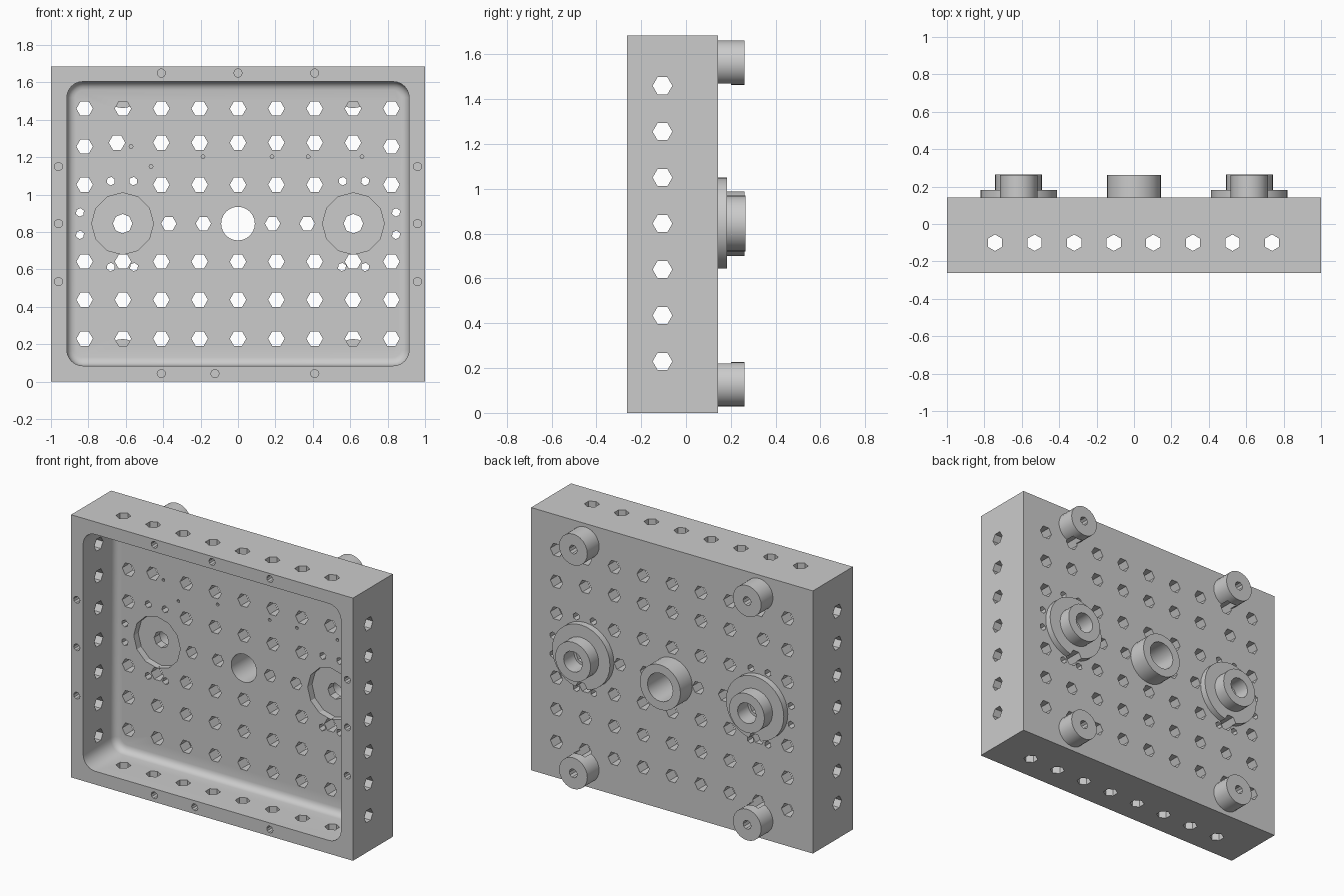
import bpy, bmesh
from math import sin, cos, pi

if "Cube" in bpy.data.objects:
    bpy.data.objects.remove(bpy.data.objects["Cube"])

ZC = 0.845      # height of the hub row
HX = 0.617      # sideways offset of hubs and standoffs


def finish(bm, name):
    bmesh.ops.recalc_face_normals(bm, faces=bm.faces)
    me = bpy.data.meshes.new(name)
    bm.to_mesh(me)
    bm.free()
    ob = bpy.data.objects.new(name, me)
    bpy.context.collection.objects.link(ob)
    return ob


def loft(bm, rings):
    loops = [[bm.verts.new(p) for p in r] for r in rings]
    n = len(loops[0])
    for a, b in zip(loops, loops[1:]):
        for i in range(n):
            bm.faces.new((a[i], a[(i + 1) % n], b[(i + 1) % n], b[i]))
    bm.faces.new(loops[0])
    bm.faces.new(loops[-1])


def prism(bm, axis, u, v, r, a, b, n=6, turn=0.0):
    """Prism along an axis from a to b; u, v are the other two coordinates in order."""
    def ring(t):
        out = []
        for i in range(n):
            w = 2 * pi * i / n + turn
            p = [u + r * cos(w), v + r * sin(w)]
            p.insert("xyz".index(axis), t)
            out.append(p)
        return out
    loft(bm, [ring(a), ring(b)])


def rounded(y, inset):
    """Rounded rectangle of the tray opening at depth y."""
    r = 0.085 - inset
    pts = []
    for k, (cx, cz) in enumerate([(.83, 1.519), (-.83, 1.519), (-.83, .17), (.83, .17)]):
        for i in range(7):
            w = pi / 2 * (k + i / 6)
            pts.append((cx + r * cos(w), y, cz + r * sin(w)))
    return pts


def boolean(ob, tool, op):
    m = ob.modifiers.new(op, 'BOOLEAN')
    m.operation, m.object, m.solver = op, tool, 'EXACT'
    bpy.context.view_layer.objects.active = ob
    bpy.ops.object.modifier_apply(modifier=m.name)
    bpy.data.objects.remove(tool)


# Outer box
bm = bmesh.new()
bmesh.ops.create_cube(bm, size=1)
for v in bm.verts:
    v.co = (v.co.x * 2, v.co.y * .405 - .0605, (v.co.z + .5) * 1.685)
housing = finish(bm, "tray_housing")

# Tray cavity with a filleted floor edge
bm = bmesh.new()
fillet = [(.06 - .045 * (1 - sin(w)), .045 * (1 - cos(w))) for w in (0, pi / 8, pi / 4, 3 * pi / 8, pi / 2)]
loft(bm, [rounded(-.32, 0)] + [rounded(y, i) for y, i in fillet])
boolean(housing, finish(bm, "cavity_cutter"), 'DIFFERENCE')

# Bosses on the back: flanged hubs, centre hub, corner standoffs
bm = bmesh.new()
for s in (-1, 1):
    flange, hub = .205, .125
    rings = []
    for r, y in ((flange, .11), (flange, .183), (hub, .183), (hub, .265)):
        rings.append([(s * HX + r * cos(pi * i / 16), y, ZC + r * sin(pi * i / 16)) for i in range(32)])
    loft(bm, rings)
    for z in (.128, 1.563):
        prism(bm, "y", s * HX, z, .1, .11, .262, 24)
prism(bm, "y", 0, ZC, .144, .11, .262, 32)
boolean(housing, finish(bm, "bosses"), 'UNION')

# Recesses in the tray floor
bm = bmesh.new()
for s in (-1, 1):
    prism(bm, "y", s * HX, ZC, .165, -.05, .105, 12)
boolean(housing, finish(bm, "recess_cutter"), 'DIFFERENCE')

# Hub bores, wider on the back side
bm = bmesh.new()
for s in (-1, 1):
    prism(bm, "y", s * HX, ZC, .066, .16, .3, 16)
boolean(housing, finish(bm, "counterbore_cutter"), 'DIFFERENCE')

# All small holes
bm = bmesh.new()
prism(bm, "y", 0, ZC, .09, 0, .3, 24)
for s in (-1, 1):
    prism(bm, "y", s * HX, ZC, .052, .05, .3, 8)
    for z in (.128, 1.563):
        prism(bm, "y", s * HX, z, .028, .16, .3, 10)
    for x, z in ((.68, 1.072), (.56, 1.072), (.845, .905), (.845, .785), (.68, .613), (.556, .613)):
        prism(bm, "y", s * x, z, .023, 0, .3, 6, .4)
    for x in (.185, .37):
        prism(bm, "y", s * x, ZC, .041, 0, .3)

# Floor hole grid
for z in (.23, .438, .642, 1.053, 1.278, 1.46):
    for i in range(-4, 5):
        x, zz, end = i * .205, z, .3
        if z == 1.053 and abs(i) == 3:
            continue
        if z in (.23, 1.46) and abs(i) == 3:
            end = .2        # stops inside the standoff
        if z == 1.278:
            if abs(i) == 4:
                zz = 1.257
            if i == -3:
                x = -.647
        prism(bm, "y", x, zz, .044, 0, end)

# Tiny pilot holes in the floor
for x, z in ((-.572, 1.257), (-.465, 1.15), (-.187, 1.203), (.182, 1.203), (.375, 1.203), (.663, 1.203)):
    prism(bm, "y", x, z, .01, 0, .11, 8)

# Screw holes in the front rim
rim = [(x, 1.65) for x in (-.41, 0, .41)] + [(x, .043) for x in (-.41, -.123, .41)]
rim += [(s * .96, z) for s in (-1, 1) for z in (.535, .845, 1.15)]
for x, z in rim:
    prism(bm, "y", x, z, .022, -.3, -.16, 10)

# Holes in the four walls
for a, b in ((-1.1, -.88), (.88, 1.1)):
    for i in range(7):
        prism(bm, "x", -.105, .23 + i * .205, .044, a, b)
for a, b in ((-.1, .13), (1.56, 1.8)):
    for i in range(8):
        prism(bm, "z", -.743 + i * .2116, -.1, .044, a, b, 6, pi / 6)
boolean(housing, finish(bm, "hole_cutter"), 'DIFFERENCE')

housing.select_set(True)
bpy.context.view_layer.objects.active = housing
bpy.ops.object.shade_smooth_by_angle(angle=pi / 7)
